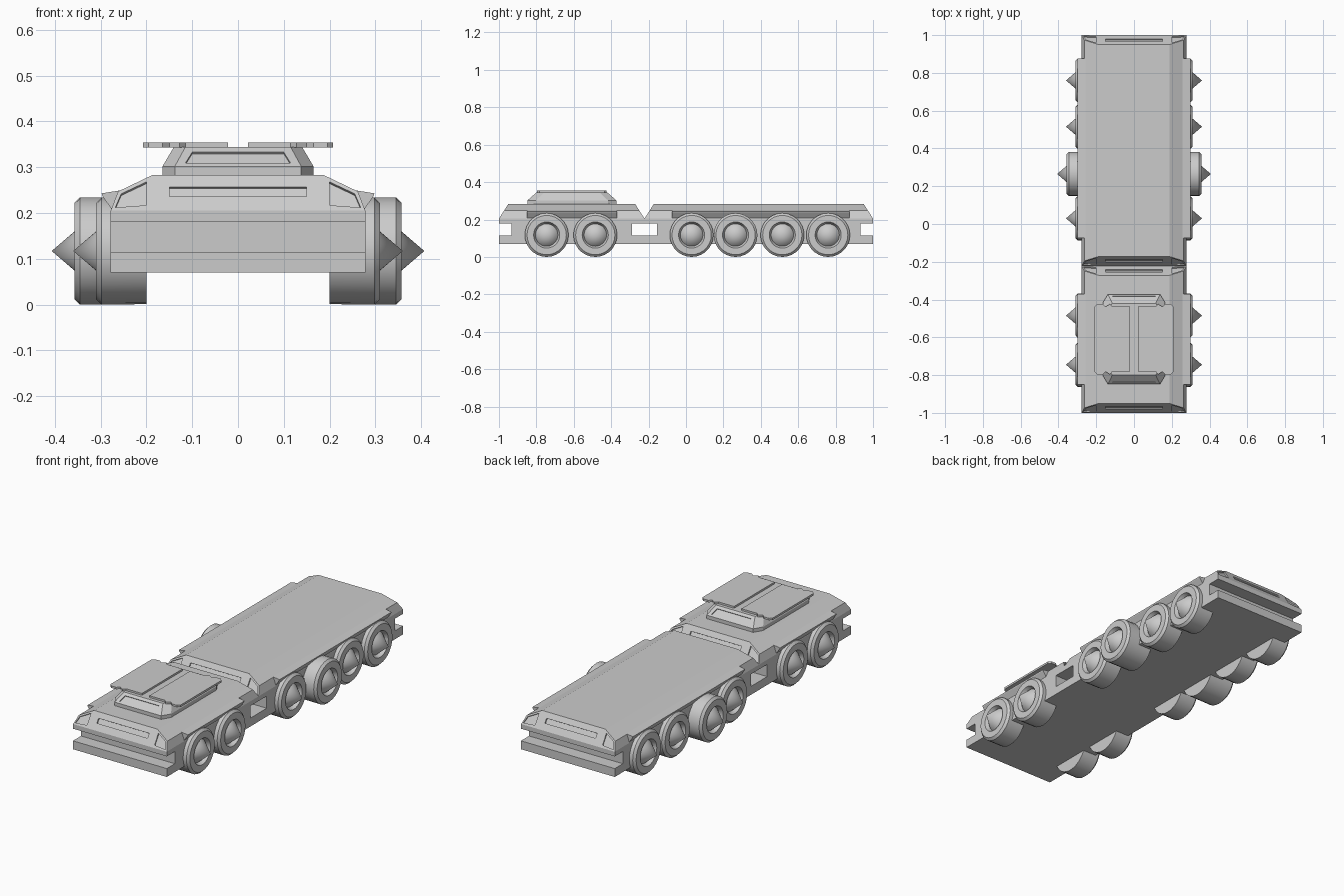
import bpy, bmesh, math
from mathutils import Vector

if "Cube" in bpy.data.objects:
    bpy.data.objects.remove(bpy.data.objects["Cube"])

grey = bpy.data.materials.new("light_grey")
grey.diffuse_color = (0.6, 0.6, 0.6, 1)
grey.use_nodes = True
grey.node_tree.nodes["Principled BSDF"].inputs["Base Color"].default_value = grey.diffuse_color


def make(name, bm):
    bmesh.ops.recalc_face_normals(bm, faces=bm.faces[:])
    me = bpy.data.meshes.new(name)
    bm.to_mesh(me)
    bm.free()
    ob = bpy.data.objects.new(name, me)
    bpy.context.collection.objects.link(ob)
    me.materials.append(grey)
    return ob


def loft(bm, rings):
    """Closed solid through rings that all have the same point count."""
    vs = [[bm.verts.new(p) for p in r] for r in rings]
    n = len(vs[0])
    for a, b in zip(vs, vs[1:]):
        for i in range(n):
            bm.faces.new((a[i], a[(i + 1) % n], b[(i + 1) % n], b[i]))
    bm.faces.new(vs[0][::-1])
    bm.faces.new(vs[-1])


def box(bm, x0, x1, y0, y1, z0, z1):
    loft(bm, [[(x0, y0, z), (x1, y0, z), (x1, y1, z), (x0, y1, z)] for z in (z0, z1)])


def slope_cut(bm, pts, y0, z0, dy, dz, depth):
    """Prism through a sloped end face; pts are (x, z) as seen from the front."""
    n = Vector((0, -dz * (1 if dy > 0 else -1), abs(dy))).normalized()
    base = [Vector((x, y0 + (z - z0) * dy / dz, z)) for x, z in pts]
    loft(bm, [[p - n * depth for p in base], [p + n * 0.02 for p in base]])


def cut(ob, bm):
    cutter = make("cutter", bm)
    m = ob.modifiers.new("cut", 'BOOLEAN')
    m.operation = 'DIFFERENCE'
    m.solver = 'EXACT'
    m.object = cutter
    bpy.context.view_layer.objects.active = ob
    bpy.ops.object.modifier_apply(modifier="cut")
    bpy.data.objects.remove(cutter)


# Hulls with open bumper gaps, front slots and corner lamps at both ends
LAMP = [(0.2, 0.217), (0.268, 0.212), (0.255, 0.242), (0.2, 0.268)]
SLOT = [(-0.15, 0.236), (0.15, 0.236), (0.15, 0.257), (-0.15, 0.257)]


def hull(name, y0, y1):
    bm = bmesh.new()
    levels = [(0.07, 0.278, 0), (0.205, 0.278, 0), (0.247, 0.262, 0.027), (0.283, 0.187, 0.05)]
    loft(bm, [[(-w, y0 + d, z), (w, y0 + d, z), (w, y1 - d, z), (-w, y1 - d, z)]
              for z, w, d in levels])
    ob = make(name, bm)
    bm = bmesh.new()
    box(bm, -0.4, 0.4, y0 - 0.02, y0 + 0.068, 0.115, 0.18)
    box(bm, -0.4, 0.4, y1 - 0.068, y1 + 0.02, 0.115, 0.18)
    for y, dy in ((y0, 0.05), (y1, -0.05)):
        for shape in (SLOT, LAMP, [(-x, z) for x, z in LAMP]):
            slope_cut(bm, shape, y, 0.205, dy, 0.078, 0.007)
    cut(ob, bm)


hull("front_hull", -1.0, -0.222)
hull("rear_hull", -0.222, 1.0)

# Fender lips above the wheels
for part, y0, y1 in (("front", -0.85, -0.37), ("rear", -0.075, 0.875)):
    for side, s in (("right", 1), ("left", -1)):
        sec = [(0.24, 0.252), (0.298, 0.243), (0.296, 0.237), (0.276, 0.208), (0.24, 0.208)]
        bm = bmesh.new()
        loft(bm, [[(s * x, y, z) for x, z in sec] for y in (y0, y1)])
        make(f"{part}_{side}_fender", bm)


# Wheels: turned profile with chamfered tread and a recessed hub spike
def wheel(name, y, s, X, sides=28):
    prof = [(0.2, 0.116), (X - 0.012, 0.117), (X, 0.105), (X, 0.07), (X - 0.02, 0.06)]
    bm = bmesh.new()
    rings = []
    for x, r in prof:
        rings.append([bm.verts.new((s * x, y + r * math.cos(2 * math.pi * i / sides),
                                    0.117 + r * math.sin(2 * math.pi * i / sides)))
                      for i in range(sides)])
    for a, b in zip(rings, rings[1:]):
        for i in range(sides):
            bm.faces.new((a[i], a[(i + 1) % sides], b[(i + 1) % sides], b[i]))
    bm.faces.new(rings[0])
    tip = bm.verts.new((s * (X + 0.05), y, 0.117))
    for i in range(sides):
        bm.faces.new((rings[-1][i], rings[-1][(i + 1) % sides], tip))
    ob = make(name, bm)
    bpy.ops.object.select_all(action='DESELECT')
    ob.select_set(True)
    bpy.context.view_layer.objects.active = ob
    bpy.ops.object.shade_smooth_by_angle(angle=math.radians(20))


for i, y in enumerate((-0.745, -0.485, 0.03, 0.265, 0.515, 0.76)):
    for side, s in (("right", 1), ("left", -1)):
        wheel(f"{side}_wheel_{i + 1}", y, s, 0.357 if i == 3 else 0.31)

# Turret: tapered block with clipped corners and a window recess at each end
CY = -0.61


def clipped(hx, hy, cx, cy, z):
    q = [(hx - cx, -hy), (hx, -hy + cy), (hx, hy - cy), (hx - cx, hy)]
    return [(x, CY + y, z) for x, y in q + [(-x, y) for x, y in q[::-1]]]


bm = bmesh.new()
loft(bm, [clipped(0.165, 0.238, 0.027, 0.045, 0.278),
          clipped(0.165, 0.238, 0.027, 0.045, 0.302),
          clipped(0.14, 0.19, 0.025, 0.042, 0.344)])
turret = make("turret", bm)
bm = bmesh.new()
win = [(-0.115, 0.309), (0.115, 0.309), (0.1, 0.333), (-0.1, 0.333)]
for s in (1, -1):
    slope_cut(bm, win, CY - s * 0.238, 0.302, s * 0.048, 0.042, 0.005)
cut(turret, bm)

# Roof hatch plates with notched corners
half = [(0.022, 0.172), (0.115, 0.172), (0.128, 0.186), (0.15, 0.172), (0.165, 0.186),
        (0.195, 0.186), (0.208, 0.173)]
for side, s in (("right", 1), ("left", -1)):
    outline = half + [(x, -y) for x, y in half[::-1]]
    bm = bmesh.new()
    loft(bm, [[(s * x, CY + y, z) for x, y in outline] for z in (0.343, 0.354)])
    make(f"{side}_hatch_plate", bm)
